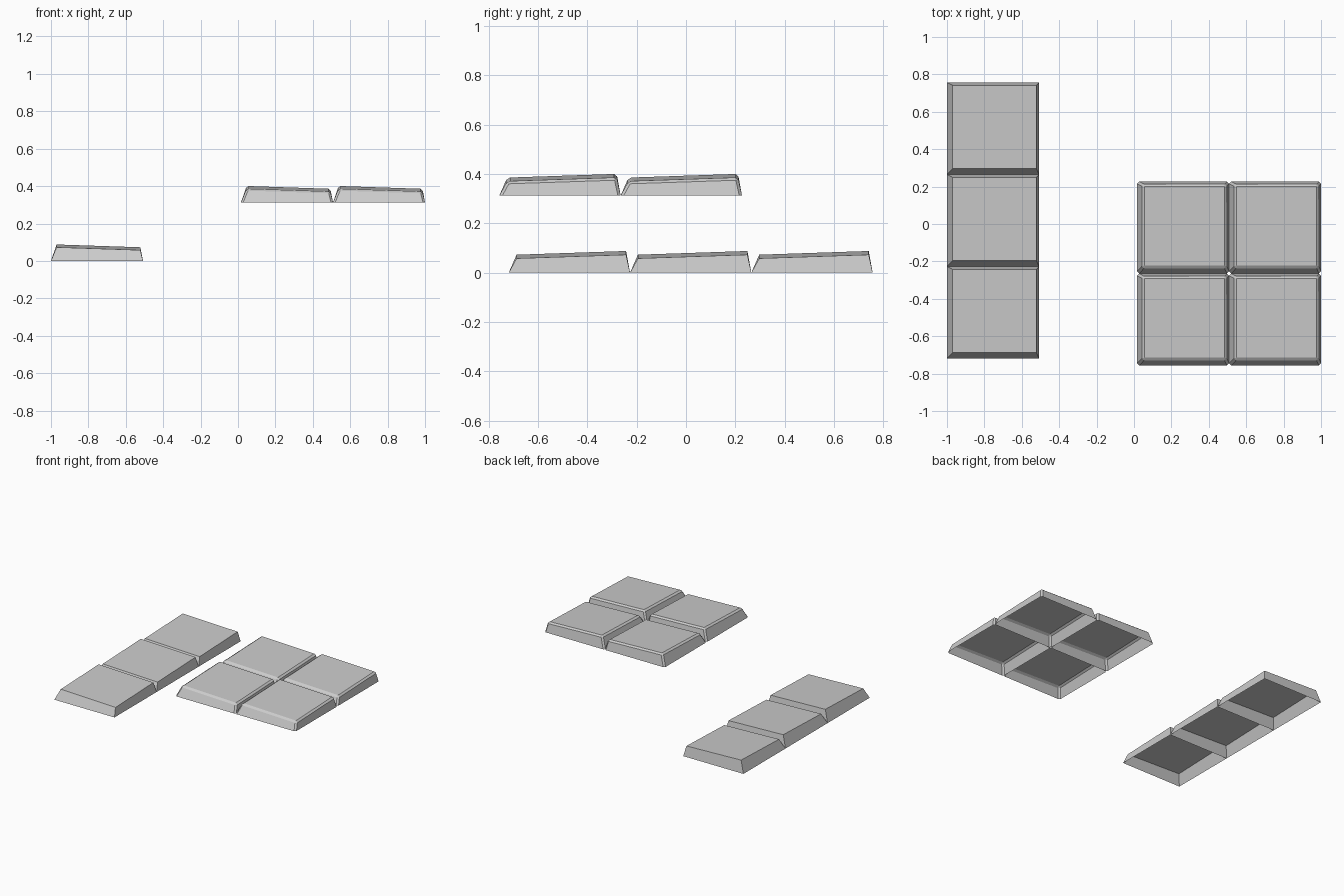
import bpy, bmesh

if "Cube" in bpy.data.objects:
    bpy.data.objects.remove(bpy.data.objects["Cube"])

SIZE = 0.492            # square footprint of one tile


def tile(name, x, y, z, bevel=0.0):
    """Open-bottomed sloped tile; x, y is the front left base corner."""
    bm = bmesh.new()
    s = SIZE
    base = [(0, 0, 0), (s, 0, 0), (s, s, 0), (0, s, 0)]
    top = [(0.03, 0.032, 0.073), (s - 0.014, 0.032, 0.058),
           (s - 0.014, s - 0.016, 0.073), (0.03, s - 0.016, 0.088)]
    b = [bm.verts.new(p) for p in base]
    t = [bm.verts.new(p) for p in top]
    cap = bm.faces.new(t)
    for i in range(4):
        j = (i + 1) % 4
        bm.faces.new((b[i], b[j], t[j], t[i]))
    # soften the rim around the top and the four corners
    if bevel:
        edges = [e for e in bm.edges if not e.is_boundary]
        bmesh.ops.bevel(bm, geom=edges, offset=bevel, segments=1,
                        affect='EDGES', profile=0.5)
    bmesh.ops.recalc_face_normals(bm, faces=bm.faces)
    if sum(f.normal.z * f.calc_area() for f in bm.faces) < 0:
        bmesh.ops.reverse_faces(bm, faces=bm.faces)
    me = bpy.data.meshes.new(name)
    bm.to_mesh(me)
    bm.free()
    ob = bpy.data.objects.new(name, me)
    ob.location = (x, y, z)
    bpy.context.collection.objects.link(ob)


# low row of three plain tiles
for i in range(3):
    tile(f"plain_tile_{i + 1}", -1.0, -0.719 + i * SIZE, 0.0)

# raised two by two block of bevelled tiles
for i in range(2):
    for j in range(2):
        tile(f"bevelled_tile_{i + 1}_{j + 1}",
             0.016 + i * SIZE, -0.757 + j * SIZE, 0.313, 0.011)
